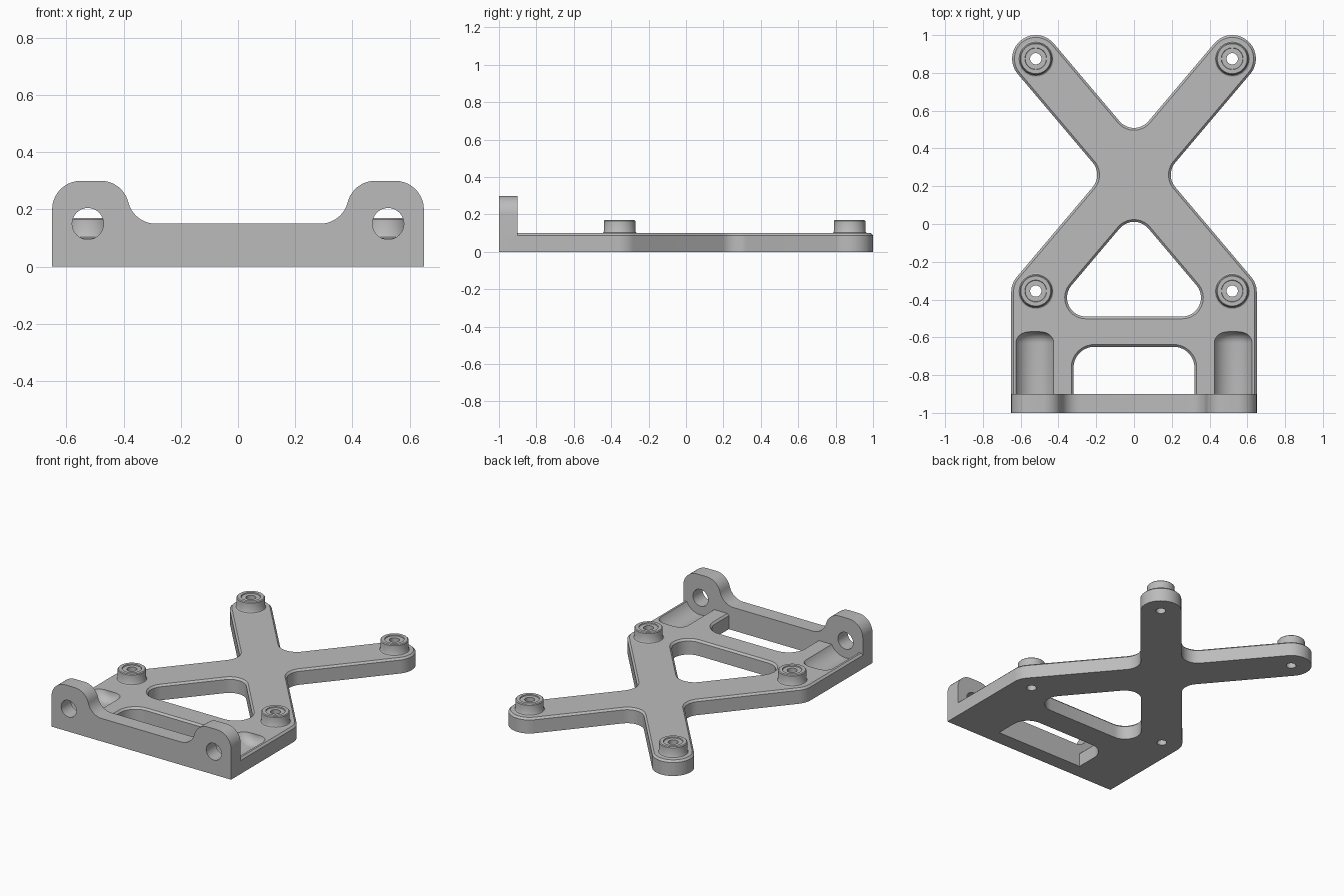
import bpy, bmesh, math
from mathutils import Vector, Matrix

if "Cube" in bpy.data.objects:
    bpy.data.objects.remove(bpy.data.objects["Cube"])

grey = bpy.data.materials.new("light grey")
grey.use_nodes = True
grey.diffuse_color = (0.5, 0.5, 0.5, 1)
grey.node_tree.nodes["Principled BSDF"].inputs["Base Color"].default_value = (0.5, 0.5, 0.5, 1)


def finish(name, bm):
    bmesh.ops.recalc_face_normals(bm, faces=bm.faces[:])
    mesh = bpy.data.meshes.new(name)
    bm.to_mesh(mesh)
    bm.free()
    mesh.materials.append(grey)
    obj = bpy.data.objects.new(name, mesh)
    bpy.context.collection.objects.link(obj)
    return obj


def activate(obj):
    bpy.ops.object.select_all(action='DESELECT')
    obj.select_set(True)
    bpy.context.view_layer.objects.active = obj


def smooth(obj):
    activate(obj)
    bpy.ops.object.shade_smooth_by_angle(angle=math.radians(30))


def rounded(corners, steps=10):
    """Polygon from (x, y, fillet radius) corners."""
    out = []
    for i, (x, y, r) in enumerate(corners):
        p = Vector((x, y))
        if r == 0:
            out.append(p)
            continue
        before = Vector(corners[i - 1][:2]) - p
        after = Vector(corners[(i + 1) % len(corners)][:2]) - p
        a, b = before.normalized(), after.normalized()
        angle = a.angle(b)
        centre = p + (a + b).normalized() * r / math.sin(angle / 2)
        arm = p + a * r / math.tan(angle / 2) - centre
        turn = math.copysign(math.pi - angle, a.y * b.x - a.x * b.y)
        out += [centre + Matrix.Rotation(turn * k / steps, 2) @ arm for k in range(steps + 1)]
    return out


def circle(x, y, r, n=32):
    return [Vector((x + r * math.cos(k * math.tau / n), y + r * math.sin(k * math.tau / n)))
            for k in range(n)]


def inset(loop, d):
    """Move a counter-clockwise loop inwards by d."""
    out = []
    for i, p in enumerate(loop):
        e = (p - loop[i - 1]).normalized()
        f = (loop[(i + 1) % len(loop)] - p).normalized()
        n1, n2 = Vector((-e.y, e.x)), Vector((-f.y, f.x))
        out.append(p + (n1 + n2) * d / (1 + n1.dot(n2)))
    return out


def prism(name, loops, layers):
    """Stack (loop, chamfer) outlines over (height, chamfer factor) layers."""
    bm = bmesh.new()
    caps = {0: [], len(layers) - 1: []}
    for loop, chamfer in loops:
        rings = [[bm.verts.new((p.x, p.y, z)) for p in inset(loop, chamfer * k)] for z, k in layers]
        n = len(loop)
        for low, high in zip(rings, rings[1:]):
            for i in range(n):
                j = (i + 1) % n
                bm.faces.new((low[i], low[j], high[j], high[i]))
        for level in caps:
            ring = rings[level]
            caps[level] += [bm.edges.get((ring[i - 1], ring[i])) for i in range(n)]
    for edges in caps.values():
        bmesh.ops.triangle_fill(bm, edges=edges, use_beauty=True)
    return finish(name, bm)


def lathe(name, profile, steps=40):
    """Spin (radius, height) points about z."""
    bm = bmesh.new()
    verts = [bm.verts.new((r, 0, z)) for r, z in profile]
    edges = [bm.edges.new(pair) for pair in zip(verts, verts[1:])]
    bmesh.ops.spin(bm, geom=verts + edges, cent=(0, 0, 0), axis=(0, 0, 1),
                   angle=math.tau, steps=steps)
    bmesh.ops.remove_doubles(bm, verts=bm.verts[:], dist=1e-5)
    return finish(name, bm)


# Main dimensions
THICK, HALF, CHAMFER = 0.1, 0.125, 0.012
hub, post = Vector((0, 0.26)), Vector((0.52, 0.875))
u = (post - hub).normalized()
n = Vector((-u.y, u.x))
crotch, side = HALF / u.x, HALF / u.y
posts = [(sx * post.x, hub.y + sy * (post.y - hub.y)) for sx in (1, -1) for sy in (1, -1)]

# Cross-shaped plate outline, right half then mirrored
shoulder = hub.y - (0.65 - side) * u.y / u.x
tip = post + u * HALF
half = [(0.65, -0.95, 0), (0.65, shoulder, 0.125), (side, hub.y, 0.1),
        (*(tip - n * HALF), 0.1245), (*(tip + n * HALF), 0.1245)]
outline = half + [(0, hub.y + crotch, 0.1)] + [(-x, y, r) for x, y, r in reversed(half)]

# Triangular opening and front window
apex, base = hub.y - crotch, -0.49
reach = (apex - base) * u.x / u.y
triangle = [(0, apex, 0.1), (-reach, base, 0.1), (reach, base, 0.1)]
window = [(-0.32, -0.92, 0), (0.32, -0.92, 0), (0.32, -0.65, 0.11), (-0.32, -0.65, 0.11)]

plate = prism("cross_plate",
              [(rounded(outline), CHAMFER), (rounded(triangle), -CHAMFER),
               (rounded(window), -CHAMFER)] + [(circle(x, y, 0.03), 0) for x, y in posts],
              [(0, 0), (THICK - CHAMFER, 0), (THICK, 1)])

# Round-ended grooves behind the wall holes
R, F, END = 0.112, 0.06, -0.57
groove = [(0, -1.1), (R, -1.1)]
groove += [(R - F + F * math.cos(a), END - F + F * math.sin(a))
           for a in (k * math.pi / 16 for k in range(9))] + [(0, END)]
for sx in (1, -1):
    cutter = lathe("groove_cutter", groove, 48)
    cutter.data.transform(Matrix.Translation((sx * 0.525, 0, 0.15)) @ Matrix.Rotation(-math.pi / 2, 4, 'X'))
    cutter.hide_render = True
    activate(plate)
    cut = plate.modifiers.new("groove", 'BOOLEAN')
    cut.operation, cut.solver, cut.object = 'DIFFERENCE', 'EXACT', cutter
    bpy.ops.object.modifier_apply(modifier=cut.name)
    bpy.data.objects.remove(cutter)
smooth(plate)

# Front wall with two rounded ears and bolt holes
ear = [(0.65, 0, 0), (0.65, 0.3, 0.1), (0.4025, 0.3, 0.099), (0.3645, 0.15, 0.099)]
wall = prism("front_wall",
             [(rounded(ear + [(-x, z, r) for x, z, r in reversed(ear)]), 0)]
             + [(circle(sx * 0.525, 0.15, 0.055), 0) for sx in (1, -1)],
             [(0.9, 0), (1.0, 0)])
wall.data.transform(Matrix.Rotation(math.pi / 2, 4, 'X'))
smooth(wall)

# Standoff bosses with a fillet foot and a shallow recess around the bore
boss = [(0.095, 0.1), (0.088, 0.103), (0.084, 0.11), (0.084, 0.165), (0.079, 0.17),
        (0.058, 0.17), (0.056, 0.164), (0.03, 0.164), (0.03, 0.1)]
for i, (x, y) in enumerate(posts):
    obj = lathe(("left" if x > 0 else "right") + ("_front" if i % 2 else "_back") + "_boss", boss)
    obj.location = (x, y, 0)
    smooth(obj)
